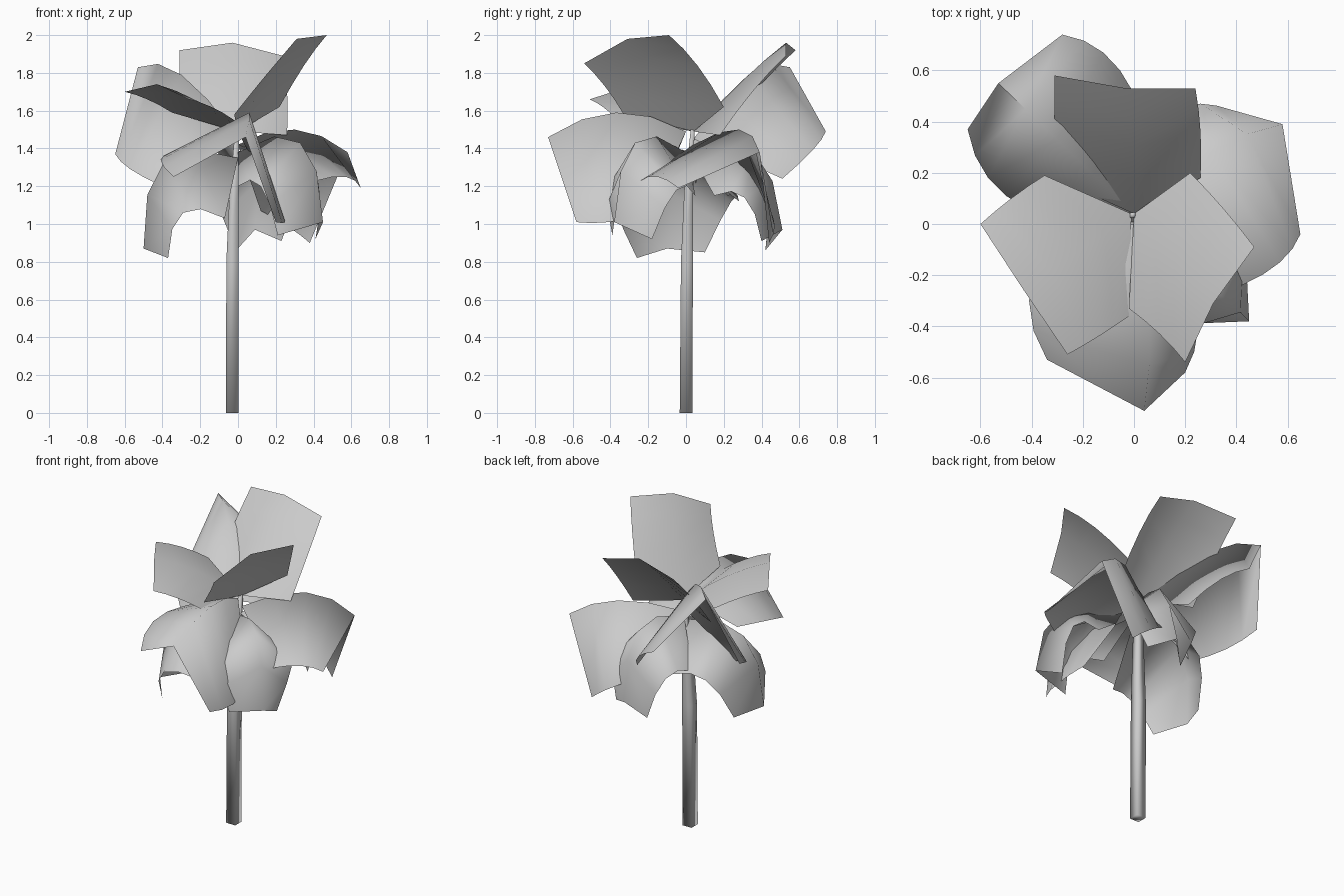
import bpy
import bmesh
import math
from mathutils import Vector

default_cube = bpy.data.objects.get("Cube")
if default_cube:
    bpy.data.objects.remove(default_cube, do_unlink=True)

# One plain grey for the whole plant
grey = bpy.data.materials.new("plain_grey")
grey.use_nodes = True
grey_colour = (0.6, 0.6, 0.6, 1.0)
grey.diffuse_color = grey_colour
grey.node_tree.nodes["Principled BSDF"].inputs["Base Color"].default_value = grey_colour


def finish(bm, name):
    """Turn a bmesh into a smooth shaded object."""
    mesh = bpy.data.meshes.new(name)
    bm.to_mesh(mesh)
    bm.free()
    mesh.materials.append(grey)
    obj = bpy.data.objects.new(name, mesh)
    bpy.context.scene.collection.objects.link(obj)
    bpy.ops.object.select_all(action="DESELECT")
    obj.select_set(True)
    bpy.context.view_layer.objects.active = obj
    bpy.ops.object.shade_smooth_by_angle(angle=math.radians(110))


def bend(start, middle, end, t):
    """Point on the parabola that passes through three points."""
    return (start * (1 - t) * (1 - 2 * t)
            + middle * 4 * t * (1 - t)
            + end * t * (2 * t - 1))


def leaf(name, left_edge, ridge, right_edge, rows=4):
    """Folded leaf: three curved lines from base to tip, in hundredths."""
    lines = [[Vector(p) / 100 for p in line] for line in (left_edge, ridge, right_edge)]
    bm = bmesh.new()
    grid = []
    for row in range(rows + 1):
        grid.append([bm.verts.new(bend(*line, row / rows)) for line in lines])
    for near, far in zip(grid, grid[1:]):
        for k in range(len(near) - 1):
            bm.faces.new((near[k], near[k + 1], far[k + 1], far[k]))
    bmesh.ops.recalc_face_normals(bm, faces=bm.faces)
    # Keep the upper side of every leaf outward
    if sum(f.normal.z * f.calc_area() for f in bm.faces) < 0:
        bmesh.ops.reverse_faces(bm, faces=bm.faces)
    finish(bm, name)


def stem(name, stations, sides=4):
    """Tapered square bar through (x, y, z, radius) stations."""
    bm = bmesh.new()
    rings = []
    for x, y, z, radius in stations:
        ring = []
        for k in range(sides):
            a = math.tau * (k + 0.5) / sides
            ring.append(bm.verts.new((x + radius * math.cos(a), y + radius * math.sin(a), z)))
        rings.append(ring)
    for low, high in zip(rings, rings[1:]):
        for k in range(sides):
            n = (k + 1) % sides
            bm.faces.new((low[k], low[n], high[n], high[k]))
    bm.faces.new(reversed(rings[0]))
    bm.faces.new(rings[-1])
    finish(bm, name)


# Slightly leaning stalk
stem("stalk", [(-0.03, 0, 0, 0.047), (-0.03, 0.005, 0.8, 0.045),
               (-0.02, 0.015, 1.2, 0.033), (-0.005, 0.035, 1.5, 0.014)])

# Upper whorl of three rising leaves
leaf("upper_leaf_right",
     [(-35, 19, 159), (-48, 10, 166), (-60, 0, 170)],
     [(-1, 4, 149), (-22, -11, 165), (-43, -26, 174)],
     [(-2, -36, 155), (-14, -44, 162), (-26, -51, 166)])
leaf("upper_leaf_left",
     [(22, 20, 162), (35, 6, 184), (47, -9, 200)],
     [(0, 4, 149), (16, -13, 177), (31, -31, 198)],
     [(-2, -33, 158), (10, -43, 173), (20, -54, 185)])
leaf("upper_leaf_back",
     [(-31, 18, 148), (-31, 38, 172), (-31, 58, 192)],
     [(0, 4, 149), (-1, 30, 176), (-3, 53, 196)],
     [(26, 18, 147), (26, 36, 171), (24, 53, 189)])

# Middle whorl of three sharply folded, arching leaves
leaf("middle_leaf_back_right",
     [(-40, 5, 120), (-57, 18, 129), (-65, 37, 137)],
     [(0, 4, 145), (-30, 33, 179), (-53, 55, 183)],
     [(0, 51, 124), (-12, 67, 139), (-28, 74, 149)])
leaf("middle_leaf_left",
     [(12, 44, 107), (26, 47, 99), (38, 44, 90)],
     [(0, 4, 142), (30, 28, 150), (58, 39, 138)],
     [(42, -24, 123), (57, -15, 125), (65, -4, 119)])
leaf("middle_leaf_front",
     [(-34, -5, 137), (-41, -30, 134), (-34, -53, 125)],
     [(0, 0, 149), (6, -37, 159), (4, -73, 146)],
     [(22, -20, 105), (25, -41, 101), (20, -58, 101)])

# Lower whorl of three drooping leaves
leaf("lower_leaf_right",
     [(-7, -28, 103), (-29, -36, 106), (-37, -26, 82)],
     [(0, 0, 135), (-39, -4, 133), (-50, -10, 87)],
     [(-10, 28, 112), (-31, 24, 112), (-42, 10, 85)])
leaf("lower_leaf_front_left",
     [(32, 5, 115), (43, -5, 118), (41, -18, 92)],
     [(0, 0, 138), (33, -27, 143), (45, -38, 101)],
     [(0, -28, 120), (12, -41, 120), (21, -39, 94)])
leaf("lower_leaf_back",
     [(28, 15, 115), (31, 31, 114), (23, 40, 91)],
     [(0, 2, 138), (10, 36, 138), (9, 51, 97)],
     [(-20, 22, 115), (-14, 41, 115), (-1, 42, 86)])
